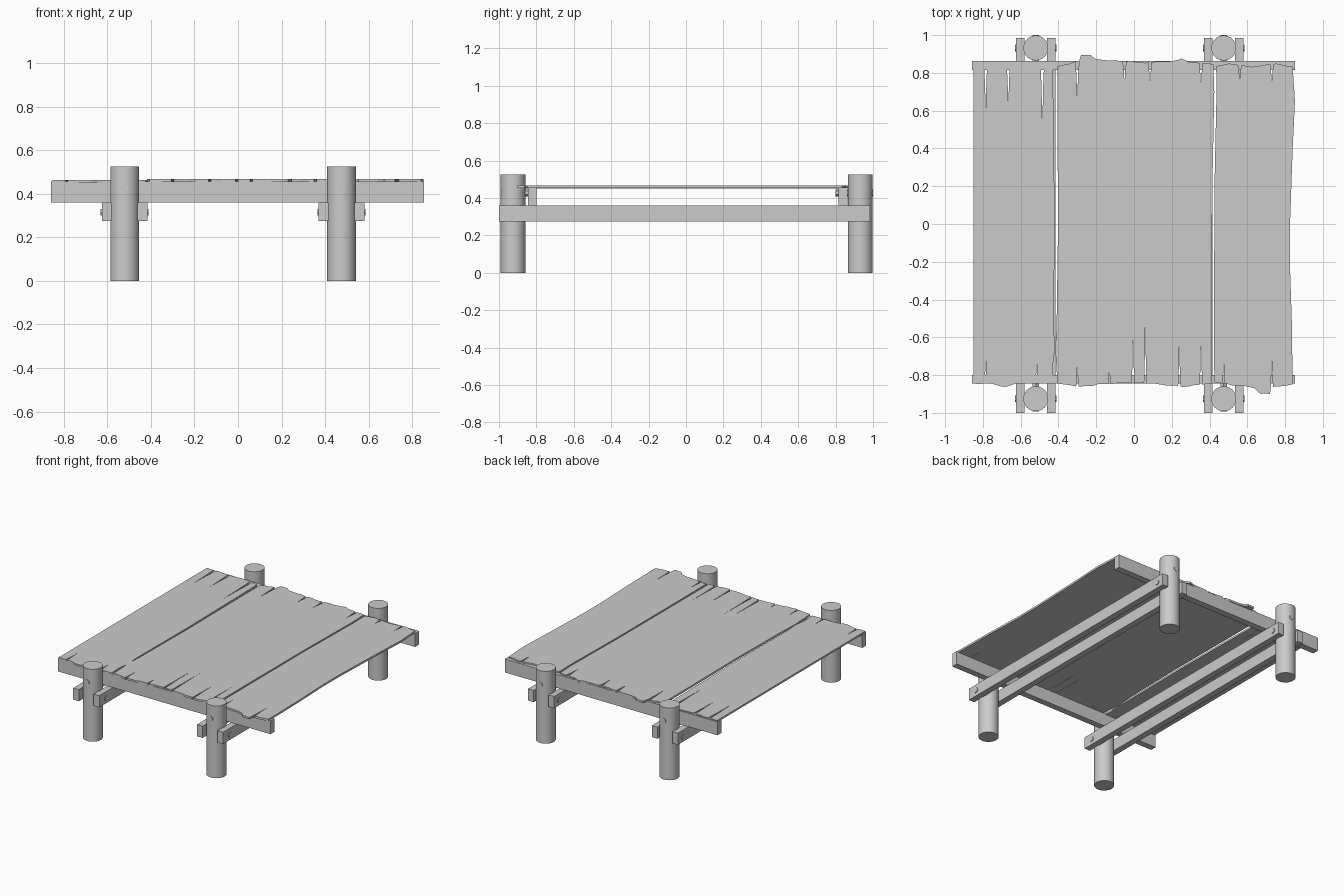
import bpy, bmesh, math, random
from mathutils import Matrix

random.seed(4)
cube = bpy.data.objects.get("Cube")
if cube:
    bpy.data.objects.remove(cube, do_unlink=True)

GREY = (0.6, 0.6, 0.6, 1)
wood = bpy.data.materials.new("weathered grey")
wood.use_nodes = True
wood.diffuse_color = GREY
wood.node_tree.nodes["Principled BSDF"].inputs["Base Color"].default_value = GREY


def finish(name, bm, smooth=False):
    bmesh.ops.recalc_face_normals(bm, faces=bm.faces)
    mesh = bpy.data.meshes.new(name)
    bm.to_mesh(mesh)
    bm.free()
    obj = bpy.data.objects.new(name, mesh)
    bpy.context.collection.objects.link(obj)
    mesh.materials.append(wood)
    if smooth:
        bpy.ops.object.select_all(action="DESELECT")
        bpy.context.view_layer.objects.active = obj
        obj.select_set(True)
        bpy.ops.object.shade_smooth_by_angle(angle=math.radians(35))
    return obj


def box(name, low, high):
    bm = bmesh.new()
    size = [b - a for a, b in zip(low, high)]
    centre = [(a + b) / 2 for a, b in zip(low, high)]
    bmesh.ops.create_cube(bm, size=1, matrix=Matrix.Translation(centre) @ Matrix.Diagonal((*size, 1)))
    return finish(name, bm)


def cylinder(name, centre, radius, length, sides, axis="Z"):
    turn = {"Z": Matrix(), "X": Matrix.Rotation(math.pi / 2, 4, "Y"),
            "Y": Matrix.Rotation(math.pi / 2, 4, "X")}[axis]
    bm = bmesh.new()
    bmesh.ops.create_cone(bm, cap_ends=True, segments=sides, radius1=radius, radius2=radius,
                          depth=length, matrix=Matrix.Translation(centre) @ turn)
    return finish(name, bm, sides > 8)


def height_at(points, x):
    for (xa, ya), (xb, yb) in zip(points, points[1:]):
        if xa <= x <= xb:
            return ya + (yb - ya) * (x - xa) / (xb - xa)
    return points[-1][1]


def ragged_end(points, splits, wide):
    """Worn plank end, left to right, with tapering splits (x, tip y)."""
    left, right = points[0][0], points[-1][0]
    edge = list(points)
    count = int((right - left) / 0.03)
    for i in range(1, count):
        x = left + (right - left) * i / count
        edge.append((x, height_at(points, x) + random.uniform(-0.004, 0.004)))
    for sx, tip in splits:
        edge = [p for p in edge if abs(p[0] - sx) > wide]
        y = height_at(points, sx)
        edge += [(sx - wide, y), (sx - wide * 0.5, y + (tip - y) * 0.4), (sx, tip),
                 (sx + wide * 0.4, y + (tip - y) * 0.4), (sx + wide, y)]
    return sorted(edge)


def plank(name, front, back, front_splits, back_splits, left_side, right_side, bottom, top):
    outline = ragged_end(front, front_splits, 0.006) + right_side
    outline += ragged_end(back, back_splits, 0.009)[::-1] + left_side
    bm = bmesh.new()
    face = bm.faces.new([bm.verts.new((x, y, bottom)) for x, y in outline])
    raised = bmesh.ops.extrude_face_region(bm, geom=[face])["geom"]
    bmesh.ops.translate(bm, vec=(0, 0, top - bottom),
                        verts=[v for v in raised if isinstance(v, bmesh.types.BMVert)])
    caps = [f for f in bm.faces if len(f.verts) > 4]
    bmesh.ops.triangulate(bm, faces=caps)
    return finish(name, bm)


# Posts, paired stringers and their bolts
BEAM_Y = {"front": (-0.845, -0.8), "back": (0.815, 0.863)}
POST_Y = {"front": -0.925, "back": 0.932}
for side, px in (("right", -0.52), ("left", 0.475)):
    for out, label in ((-1, "a"), (1, "b")):
        near, far = sorted((px + out * 0.06, px + out * 0.105))
        box(f"{side}_stringer_{label}", (near, -1, 0.275), (far, 0.985, 0.36))
    for end, py in POST_Y.items():
        cylinder(f"{end}_{side}_post", (px, py, 0.2625), 0.066, 0.525, 32)
        cylinder(f"{end}_{side}_stringer_bolt", (px, py, 0.315), 0.018, 0.22, 6, "X")
        sign = 1 if py > 0 else -1
        outer, inner = py + sign * 0.068, sign * 0.8
        cylinder(f"{end}_{side}_beam_bolt", (px, (outer + inner) / 2, 0.427),
                 0.019, abs(outer - inner), 6, "Y")

# Cross beams
for end, (y0, y1) in BEAM_Y.items():
    box(f"{end}_cross_beam", (-0.857, y0, 0.36), (0.853, y1, 0.457))

# Deck planks
plank("right_plank",
      [(-0.85, -0.845), (-0.75, -0.845), (-0.68, -0.862), (-0.6, -0.842), (-0.425, -0.842)],
      [(-0.85, 0.86), (-0.7, 0.85), (-0.55, 0.855), (-0.43, 0.835)],
      [(-0.785, -0.72), (-0.515, -0.74)],
      [(-0.785, 0.61), (-0.665, 0.63), (-0.485, 0.53)],
      [], [(-0.43, -0.75), (-0.418, -0.66), (-0.425, -0.55), (-0.42, 0), (-0.425, 0.5)],
      0.45, 0.463)
plank("middle_plank",
      [(-0.405, -0.845), (-0.3, -0.86), (-0.2, -0.852), (-0.05, -0.84), (0.1, -0.845),
       (0.25, -0.86), (0.41, -0.845)],
      [(-0.405, 0.835), (-0.3, 0.86), (-0.28, 0.895), (-0.23, 0.895), (-0.2, 0.872),
       (0.05, 0.855), (0.2, 0.863), (0.25, 0.876), (0.3, 0.858), (0.42, 0.845)],
      [(-0.3, -0.75), (-0.13, -0.77), (-0.005, -0.54), (0.06, -0.52), (0.24, -0.63),
       (0.355, -0.58)],
      [(-0.3, 0.67), (-0.05, 0.75), (0.085, 0.74), (0.355, 0.73)],
      [(-0.405, 0.5), (-0.402, 0), (-0.41, -0.55), (-0.417, -0.66)],
      [(0.412, -0.4), (0.415, 0.2), (0.425, 0.7)],
      0.453, 0.467)
plank("left_plank",
      [(0.425, -0.84), (0.55, -0.855), (0.64, -0.87), (0.67, -0.9), (0.72, -0.9),
       (0.725, -0.865), (0.84, -0.848)],
      [(0.435, 0.835), (0.5, 0.85), (0.62, 0.835), (0.75, 0.85), (0.84, 0.835)],
      [(0.475, -0.74), (0.73, -0.7)],
      [(0.56, 0.77), (0.73, 0.75)],
      [(0.437, 0.7), (0.426, 0.2), (0.424, -0.4)],
      [(0.835, -0.5), (0.825, -0.2), (0.826, 0), (0.84, 0.4), (0.852, 0.65)],
      0.453, 0.467)
